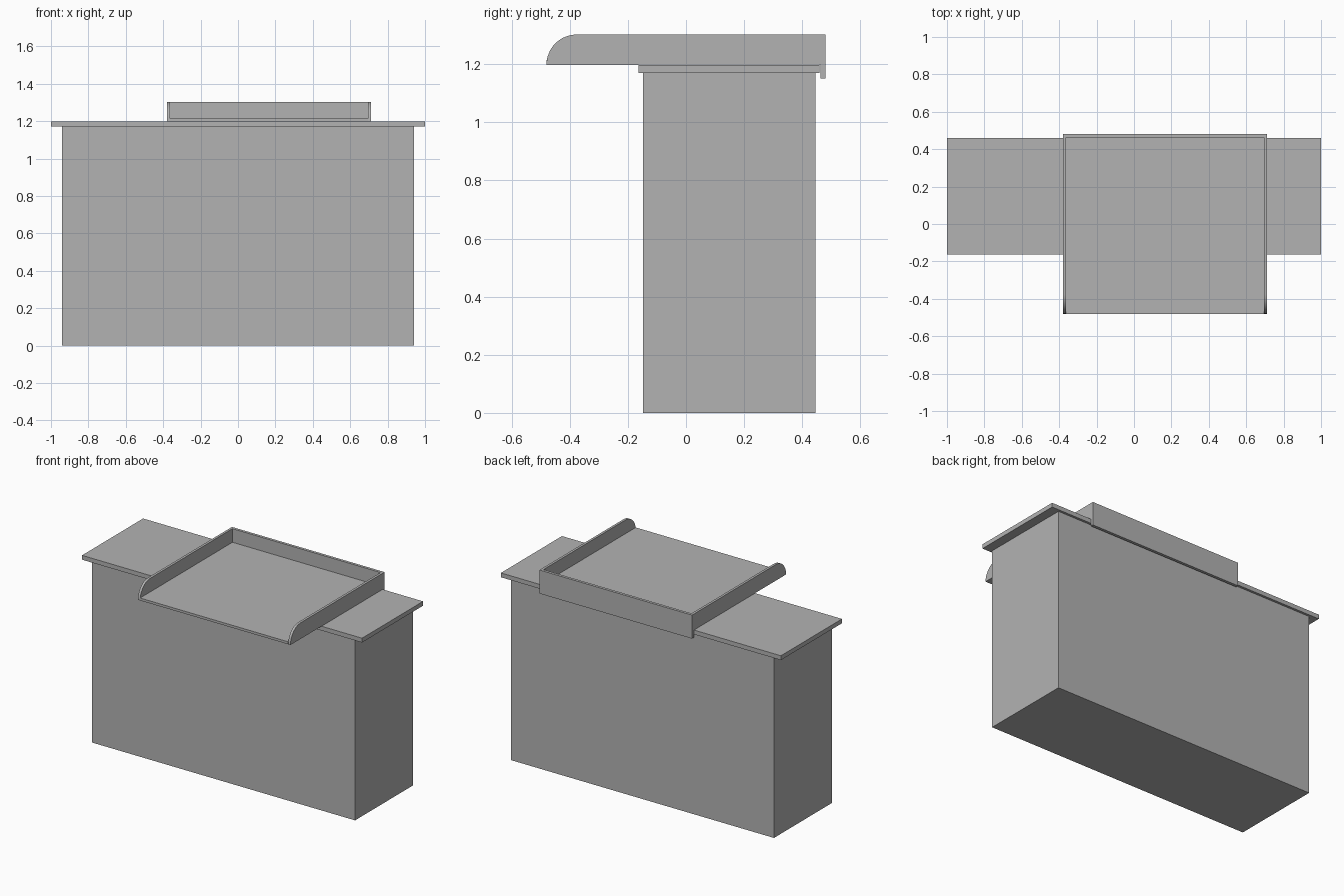
import bpy
import math

cube = bpy.data.objects.get("Cube")
if cube:
    bpy.data.objects.remove(cube, do_unlink=True)

grey = bpy.data.materials.new("plain_grey")
grey.use_nodes = True
colour = (0.45, 0.45, 0.45, 1)
grey.diffuse_color = colour
grey.node_tree.nodes["Principled BSDF"].inputs["Base Color"].default_value = colour


def prism(name, profile, x0, x1):
    """Extrude a (y, z) outline from x0 to x1."""
    n = len(profile)
    verts = [(x, y, z) for x in (x0, x1) for y, z in profile]
    faces = [tuple(reversed(range(n))), tuple(range(n, 2 * n))]
    faces += [(i, (i + 1) % n, n + (i + 1) % n, n + i) for i in range(n)]
    mesh = bpy.data.meshes.new(name)
    mesh.from_pydata(verts, [], faces)
    mesh.materials.append(grey)
    obj = bpy.data.objects.new(name, mesh)
    bpy.context.collection.objects.link(obj)
    return obj


def box(name, x0, x1, y0, y1, z0, z1):
    return prism(name, [(y0, z0), (y1, z0), (y1, z1), (y0, z1)], x0, x1)


# Cabinet and overhanging worktop
box("cabinet_body", -0.94, 0.94, -0.148, 0.445, 0, 1.17)
box("worktop", -1, 1, -0.163, 0.46, 1.17, 1.198)

# Tray on top, offset to the left and reaching out past the front
left, right, front, back = 0.711, -0.379, -0.48, 0.48
base, top, wall, radius = 1.198, 1.302, 0.016, 0.104
box("tray_floor", right + wall, left - wall, front, back - wall, base, base + 0.016)

# Back panel hangs down behind the worktop
box("tray_back", right, left, back - 0.018, back, 1.15, top)

# Side walls with a rounded front corner
arc = [(front + radius * (1 - math.sin(a)), base + radius * math.cos(a))
       for a in (math.radians(90 * i / 16) for i in range(17))]
outline = [(front, base), (back - 0.018, base), (back - 0.018, top)] + arc[:-1]
for name, x in (("tray_right_side", right), ("tray_left_side", left - wall)):
    side = prism(name, outline, x, x + wall)
    bpy.ops.object.select_all(action="DESELECT")
    side.select_set(True)
    bpy.context.view_layer.objects.active = side
    bpy.ops.object.shade_smooth_by_angle(angle=math.radians(30))
